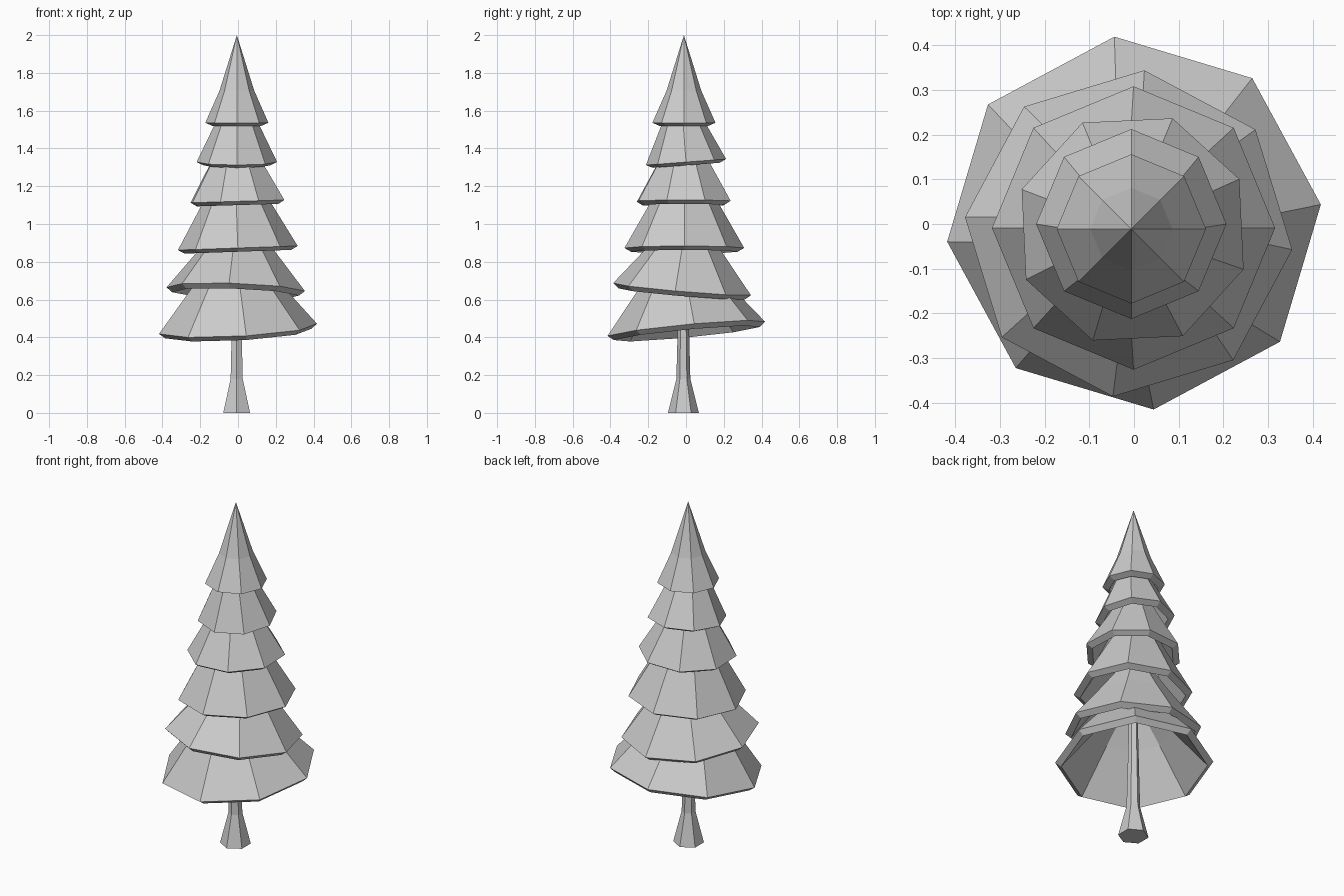
import bpy, bmesh
from math import cos, sin, radians, atan
from mathutils import Matrix

if "Cube" in bpy.data.objects:
    bpy.data.objects.remove(bpy.data.objects["Cube"])

AXIS = (-0.007, -0.014)


def lathe(name, profile, sides, matrix, turn=0.0):
    """Revolve (radius, z) points; radius 0 makes a single tip vertex."""
    bm = bmesh.new()
    rings = []
    for r, z in profile:
        if r == 0:
            rings.append([bm.verts.new((0, 0, z))] * sides)
        else:
            rings.append([bm.verts.new((r * cos(turn + radians(360 * i / sides)),
                                        r * sin(turn + radians(360 * i / sides)), z))
                          for i in range(sides)])
    for a, b in zip(rings, rings[1:]):
        for i in range(sides):
            j = (i + 1) % sides
            quad = list(dict.fromkeys((a[i], a[j], b[j], b[i])))
            bm.faces.new(quad)
    for ring in (rings[0], rings[-1]):
        if len(set(ring)) > 1:
            bm.faces.new(ring)
    bmesh.ops.recalc_face_normals(bm, faces=bm.faces)
    mesh = bpy.data.meshes.new(name)
    bm.to_mesh(mesh)
    bm.free()
    obj = bpy.data.objects.new(name, mesh)
    obj.matrix_world = matrix
    bpy.context.collection.objects.link(obj)
    return obj


# Flared six-sided trunk
lathe("trunk", [(0.082, 0), (0.037, 0.18), (0.030, 0.45), (0.02, 0.9)], 6,
      Matrix.Translation((*AXIS, 0)), radians(90))

# Hollow foliage skirts: centre x, y, rim z, radius, kink height, turn, slope x, slope y
LAYERS = [
    (0.000, 0.002, 0.445, 0.421, 0.235, 6.0, 0.055, 0.095),
    (-0.012, -0.021, 0.655, 0.368, 0.205, -5.5, -0.035, -0.085),
    (-0.001, -0.009, 0.873, 0.317, 0.250, 0.0, 0.035, 0.0),
    (-0.003, -0.012, 1.120, 0.264, 0.205, 25.2, 0.03, 0.0),
    (-0.006, 0.000, 1.328, 0.213, 0.200, 0.0, 0.0, 0.075),
    (-0.006, -0.011, 1.536, 0.167, 0.170, 0.0, 0.0, 0.0),
]
T = 0.04  # shell thickness
for n, (x, y, z, r, h, turn, sx, sy) in enumerate(LAYERS, 1):
    kink = 0.55 * r
    tip = 0.464 if n == 6 else 2.3 * h
    run = r - kink
    length = (run * run + h * h) ** 0.5
    dr, dz = T * h / length, T * run / length
    profile = [(0, tip), (kink, h), (r, 0),
               (r - dr, -dz), (kink - dr, h - dz), (0, tip - 2.5 * T)]
    tilt = Matrix.Rotation(atan(sy), 4, 'X') @ Matrix.Rotation(-atan(sx), 4, 'Y')
    lathe(f"foliage_layer_{n}", profile, 8,
          Matrix.Translation((x, y, z)) @ tilt, radians(turn))
